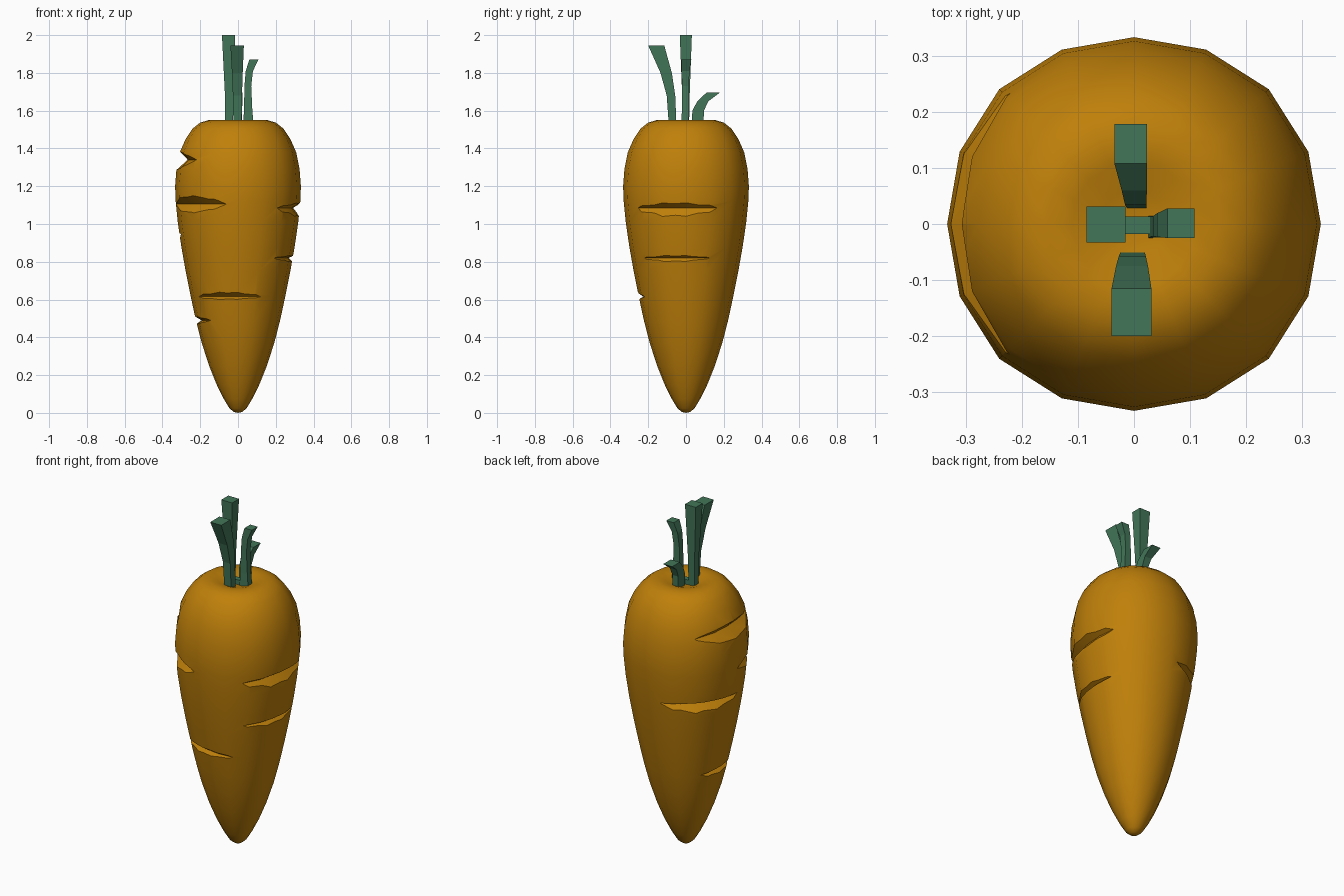
import bpy, bmesh, math
from mathutils import Vector

if "Cube" in bpy.data.objects:
    bpy.data.objects.remove(bpy.data.objects["Cube"])


def material(name, rgb):
    m = bpy.data.materials.new(name)
    m.diffuse_color = (*rgb, 1)
    m.use_nodes = True
    m.node_tree.nodes["Principled BSDF"].inputs["Base Color"].default_value = m.diffuse_color
    return m


ORANGE = material("carrot orange", (0.52, 0.215, 0.003))
GREEN = material("stalk green", (0.055, 0.18, 0.098))


def make_object(name, bm, mat):
    bmesh.ops.recalc_face_normals(bm, faces=bm.faces)
    me = bpy.data.meshes.new(name)
    bm.to_mesh(me)
    bm.free()
    me.materials.append(mat)
    ob = bpy.data.objects.new(name, me)
    bpy.context.collection.objects.link(ob)
    return ob


def loft(bm, rings, cap=True):
    """Bridge closed rings of points, cap both ends, return the end rings."""
    vs = [[bm.verts.new(p) for p in ring] for ring in rings]
    n = len(vs[0])
    for a, b in zip(vs, vs[1:]):
        for i in range(n):
            j = (i + 1) % n
            bm.faces.new((a[i], a[j], b[j], b[i]))
    if cap:
        bm.faces.new(vs[0])
        bm.faces.new(vs[-1])
    return vs[0], vs[-1]


# Root profile: (radius, height), 16 sides
PROFILE = [(0.022, 0.005), (0.045, 0.024), (0.076, 0.075), (0.113, 0.15), (0.153, 0.25),
           (0.192, 0.37), (0.223, 0.49), (0.251, 0.62), (0.277, 0.75), (0.3, 0.88),
           (0.319, 1.01), (0.33, 1.12), (0.333, 1.2), (0.326, 1.29), (0.308, 1.38),
           (0.277, 1.45), (0.24, 1.505), (0.2, 1.537), (0.155, 1.55), (0.11, 1.545),
           (0.06, 1.527)]
SIDES = 16


def radius_at(z):
    for (r0, z0), (r1, z1) in zip(PROFILE, PROFILE[1:]):
        if z0 <= z <= z1:
            return r0 + (r1 - r0) * (z - z0) / (z1 - z0)
    return PROFILE[-1][0]


def polar(r, a, z):
    r *= 1 + 0.02 * math.sin(2 * a) ** 2  # slightly fuller on the diagonals
    return Vector((r * math.cos(a), r * math.sin(a), z))


bm = bmesh.new()
ends = loft(bm, [[polar(r, 2 * math.pi * i / SIDES, z) for i in range(SIDES)]
                 for r, z in PROFILE], cap=False)
for ring, z in zip(ends, (0.0, 1.52)):
    tip = bm.verts.new((0, 0, z))
    for i in range(SIDES):
        bm.faces.new((ring[i], ring[(i + 1) % SIDES], tip))
root = make_object("carrot_root", bm, ORANGE)

# Wedge cutters: (middle angle, half span, height, depth, rise above, drop below)
CUTS = [(180, 47, 1.34, 0.05, 0.052, 0.045),
        (221, 40, 1.105, 0.05, 0.042, 0.05),
        (-10, 43, 1.085, 0.04, 0.025, 0.05),
        (-12, 39, 0.82, 0.026, 0.012, 0.022),
        (256, 45, 0.615, 0.03, 0.02, 0.016),
        (187, 44, 0.49, 0.034, 0.018, 0.022),
        (143, 47, 0.945, 0.045, 0.016, 0.05)]
OUT = 0.04
bm = bmesh.new()
for mid, half, z, depth, up, down in CUTS:
    r = radius_at(z)
    rings = []
    for t in (-1, -0.5, 0, 0.5, 1):
        a = math.radians(mid + t * half)
        d = depth * (1 - t * t)
        grow = (d + OUT) / depth
        rings.append([polar(r - d, a, z), polar(r + OUT, a, z + up * grow),
                      polar(r + OUT, a, z - down * grow)])
    loft(bm, rings)
cutter = make_object("notch_cutter", bm, ORANGE)
cutter.hide_render = True

mod = root.modifiers.new("notches", "BOOLEAN")
mod.operation = "DIFFERENCE"
mod.solver = "EXACT"
mod.object = cutter
bpy.context.view_layer.update()
dg = bpy.context.evaluated_depsgraph_get()
carved = bpy.data.meshes.new_from_object(root.evaluated_get(dg))
root.modifiers.clear()
root.data = carved
bpy.data.objects.remove(cutter)
bpy.ops.object.select_all(action="DESELECT")
root.select_set(True)
bpy.context.view_layer.objects.active = root
bpy.ops.object.shade_smooth_by_angle(angle=math.radians(30))


# Leaf stalks: square sections given as (z, x0, x1, y0, y1), flat shaded
def stalk(name, sections):
    bm = bmesh.new()
    loft(bm, [[(x0, y0, z), (x1, y0, z), (x1, y1, z), (x0, y1, z)]
              for z, x0, x1, y0, y1 in sections])
    return make_object(name, bm, GREEN)


stalk("left_stalk", [(1.51, -0.067, -0.028, -0.018, 0.016),
                     (1.7, -0.07, -0.026, -0.021, 0.02),
                     (2.0, -0.085, -0.015, -0.033, 0.031)])
stalk("front_stalk", [(1.51, -0.024, 0.019, -0.09, -0.05),
                      (1.68, -0.027, 0.021, -0.102, -0.057),
                      (1.8, -0.032, 0.025, -0.135, -0.075),
                      (1.945, -0.04, 0.031, -0.2, -0.115)])
stalk("right_stalk", [(1.51, 0.025, 0.084, -0.025, 0.014),
                      (1.6, 0.032, 0.076, -0.022, 0.013),
                      (1.73, 0.034, 0.07, -0.022, 0.014),
                      (1.81, 0.041, 0.079, -0.023, 0.019),
                      (1.87, 0.06, 0.108, -0.025, 0.028)])
stalk("back_stalk", [(1.51, -0.012, 0.022, 0.028, 0.092),
                     (1.6, -0.016, 0.022, 0.034, 0.095),
                     (1.65, -0.022, 0.023, 0.06, 0.118),
                     (1.695, -0.035, 0.023, 0.108, 0.178)])
# Low bridge joining the left and right stalks in the crown
stalk("stalk_bridge", [(1.51, -0.04, 0.045, -0.018, 0.013),
                       (1.55, -0.04, 0.045, -0.018, 0.013)])
